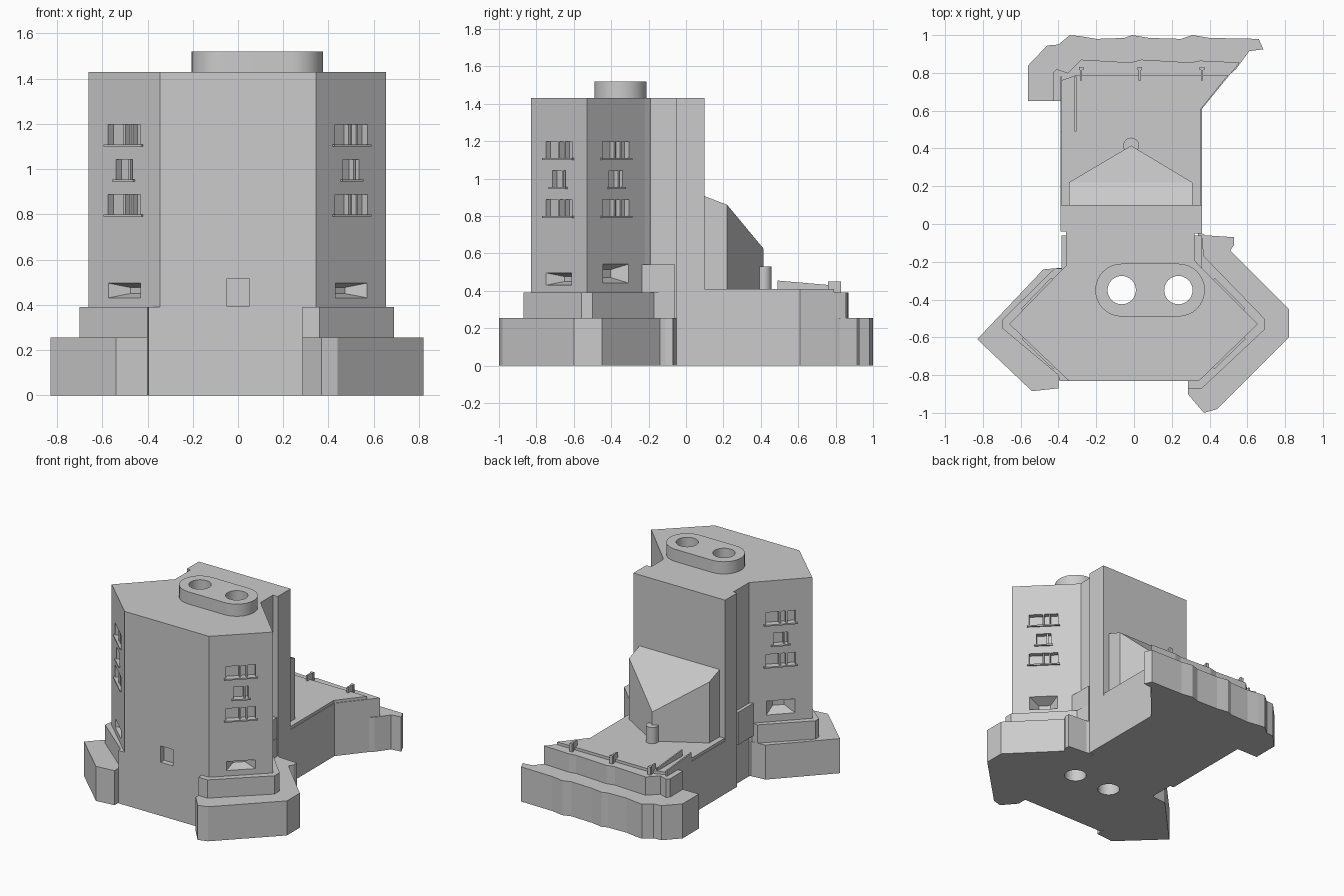
import bpy, bmesh, math
from mathutils import Matrix, Vector

cube = bpy.data.objects.get("Cube")
if cube:
    bpy.data.objects.remove(cube, do_unlink=True)

stone = bpy.data.materials.new("grey_concrete")
stone.use_nodes = True
GREY = (0.6, 0.6, 0.6, 1)
stone.diffuse_color = GREY
stone.node_tree.nodes["Principled BSDF"].inputs["Base Color"].default_value = GREY


def make(name, bm):
    bmesh.ops.recalc_face_normals(bm, faces=bm.faces)
    mesh = bpy.data.meshes.new(name)
    bm.to_mesh(mesh)
    bm.free()
    mesh.materials.append(stone)
    ob = bpy.data.objects.new(name, mesh)
    bpy.context.collection.objects.link(ob)
    return ob


def add_prism(bm, pts, z0, z1):
    face = bm.faces.new([bm.verts.new((x, y, z0)) for x, y in pts])
    ext = bmesh.ops.extrude_face_region(bm, geom=[face], use_keep_orig=True)
    for v in ext["geom"]:
        if isinstance(v, bmesh.types.BMVert):
            v.co.z = z1


def prism(name, pts, z0, z1):
    bm = bmesh.new()
    add_prism(bm, pts, z0, z1)
    return make(name, bm)


def add_box(bm, lo, hi, mat=Matrix(), inner=1.0):
    """Box between two corners; its +y end is scaled by inner."""
    lo, hi = Vector(lo), Vector(hi)
    mid = (lo + hi) / 2
    new = bmesh.ops.create_cube(bm, size=1)["verts"]
    for v in new:
        s = inner if v.co.y > 0 else 1.0
        size = hi - lo
        p = mid + Vector((v.co.x * size.x * s, v.co.y * size.y, v.co.z * size.z * s))
        v.co = mat @ p


def circle(cx, cy, r, n=32, a0=0.0, a1=2 * math.pi, closed=False):
    steps = n if not closed else n + 1
    return [(cx + r * math.cos(a0 + (a1 - a0) * i / n),
             cy + r * math.sin(a0 + (a1 - a0) * i / n)) for i in range(steps)]


def cut(ob, cutter):
    mod = ob.modifiers.new("cut", "BOOLEAN")
    mod.operation = "DIFFERENCE"
    mod.solver = "EXACT"
    mod.object = cutter
    cutter.hide_render = True
    cutter.hide_viewport = True
    cutter.display_type = "WIRE"


# Tower body
tower = prism("tower", [
    (-.345, -.83), (.345, -.83), (.655, -.53), (.345, -.22), (.32, -.19), (.32, -.05),
    (.36, -.05), (.36, .1), (-.39, .1), (-.39, -.04), (-.36, -.04), (-.36, -.22),
    (-.66, -.53)], 0, 1.43)

# Roof collar with rounded ends
collar = prism("roof_collar",
               circle(.235, -.35, .14, 16, -math.pi / 2, math.pi / 2, True)
               + circle(-.065, -.35, .14, 16, math.pi / 2, 3 * math.pi / 2, True), 1.42, 1.52)

# Vertical shafts through the tower
bm = bmesh.new()
for x in (-.065, .235):
    add_prism(bm, circle(x, -.35, .075), -.1, 1.7)
shafts = make("shaft_cutter", bm)
cut(collar, shafts)
cut(tower, shafts)

# Window openings, mullions and sills on the four slanted facades
facades = [((-.66, -.53), (-.345, -.83), False), ((.345, -.83), (.655, -.53), False),
           ((.655, -.53), (.345, -.22), True), ((-.36, -.22), (-.66, -.53), True)]
holes, trims = bmesh.new(), bmesh.new()
for a, b, rear in facades:
    a, b = Vector(a), Vector(b)
    along, mid = (b - a).normalized(), (a + b) / 2
    frame = Matrix(((along.x, -along.y, 0, mid.x), (along.y, along.x, 0, mid.y),
                    (0, 0, 1, 0), (0, 0, 0, 1)))
    for z, w in ((1.11, .1), (.955, .05), (.8, .1)):
        add_box(holes, (-w, -.03, z), (w, .035, z + .088), frame)
        add_box(trims, (-w - .015, -.012, z - .01), (w + .015, .01, z), frame)
        bars = (-.01, .035) if w > .06 else (.02,)
        for u in bars:
            add_box(trims, (u, .005, z), (u + .012, .04, z + .088), frame)
    # Splayed embrasure near the foot
    z0, z1 = (.44, .545) if rear else (.43, .497)
    add_box(holes, (-.1, -.004, z0), (.1, .08, z1), frame, .4)
add_box(holes, (-.05, -.9, .395), (.05, -.79, .515))
cut(tower, make("window_cutter", holes))
make("window_trims", trims)

# Stepped skirts around the tower foot
prism("right_terrace", [
    (.285, -.82), (.285, -.87), (.36, -.87), (.69, -.56), (.69, -.5), (.37, -.17),
    (.36, -.06), (.31, -.06), (.31, -.2), (.6, -.53), (.34, -.8)], 0, .39)
prism("right_base", [
    (.285, -.8), (.285, -.9), (.37, -1), (.44, -.98), (.82, -.6), (.82, -.45), (.51, -.14),
    (.53, -.11), (.53, -.07), (.38, -.06), (.34, -.04), (.34, -.2), (.6, -.53)], 0, .255)
prism("left_terrace", [
    (-.345, -.8), (-.345, -.83), (-.395, -.83), (-.4, -.8), (-.7, -.55), (-.7, -.51),
    (-.42, -.235), (-.34, -.235), (-.6, -.53)], 0, .39)
prism("left_base", [
    (-.37, -.79), (-.4, -.8), (-.4, -.87), (-.54, -.885), (-.83, -.61), (-.48, -.24),
    (-.36, -.23), (-.34, -.26), (-.6, -.53)], 0, .255)

# Low corner blocks behind the slanted facades
for name, x0, x1 in (("right_corner_block", .3, .36), ("left_corner_block", -.385, -.34)):
    bm = bmesh.new()
    add_box(bm, (x0, -.24, .3), (x1, -.06, .54))
    make(name, bm)

# Rear wing with its upper deck
prism("rear_wing", [
    (-.39, .1), (.36, .1), (.36, .61), (.56, .855), (.35, .865), (.3, .855), (.04, .87),
    (-.02, .855), (-.28, .87), (-.33, .82), (-.35, .8), (-.41, .82), (-.43, .8),
    (-.43, .65), (-.39, .65)], 0, .39)
prism("rear_deck", [
    (-.385, .1), (.355, .1), (.355, .61), (.5, .79), (-.3, .79), (-.385, .76)], .38, .41)
prism("rear_base", [
    (-.39, .65), (-.56, .65), (-.56, .84), (-.46, .945), (-.4, .95), (-.34, 1), (-.29, .995),
    (-.2, .98), (-.05, .985), (-.01, 1), (.08, .985), (.25, .98), (.31, 1), (.4, .985),
    (.66, .98), (.685, .925), (.61, .915), (.54, .82), (.4, .7)], 0, .255)

# Deck fins and side parapets
bm = bmesh.new()
for x in (-.28, .03, .36):
    add_box(bm, (x - .006, .76, .385), (x + .006, .83, .45))
    add_box(bm, (x - .012, .815, .385), (x + .012, .83, .45))
make("deck_fins", bm)
for name, x in (("outer_parapet", -.385), ("inner_parapet", -.31)):
    bm = bmesh.new()
    add_box(bm, (x - .005, .49, .38), (x + .005, .78, .455))
    for v in bm.verts:
        if v.co.y > .7 and v.co.z > .42:
            v.co.z = .43
    make(name, bm)

# Pointed annex with a sloping roof
bm = bmesh.new()
add_prism(bm, [(-.345, .09), (.31, .09), (.31, .22), (-.015, .415), (-.345, .22)], .4, .91)
for v in bm.verts:
    if v.co.z > .8:
        v.co.z = .91 if v.co.y < .15 else .86 if v.co.y < .3 else .625
bmesh.ops.connect_verts(bm, verts=[v for v in bm.verts if v.co.z > .8 and .2 < v.co.y < .25])
make("pointed_annex", bm)

# Post at the annex tip
post = prism("deck_post", circle(-.015, .415, .042, 24), .4, .53)

for ob in (post, collar):
    bpy.ops.object.select_all(action="DESELECT")
    ob.select_set(True)
    bpy.context.view_layer.objects.active = ob
    bpy.ops.object.shade_smooth_by_angle(angle=math.radians(30))
